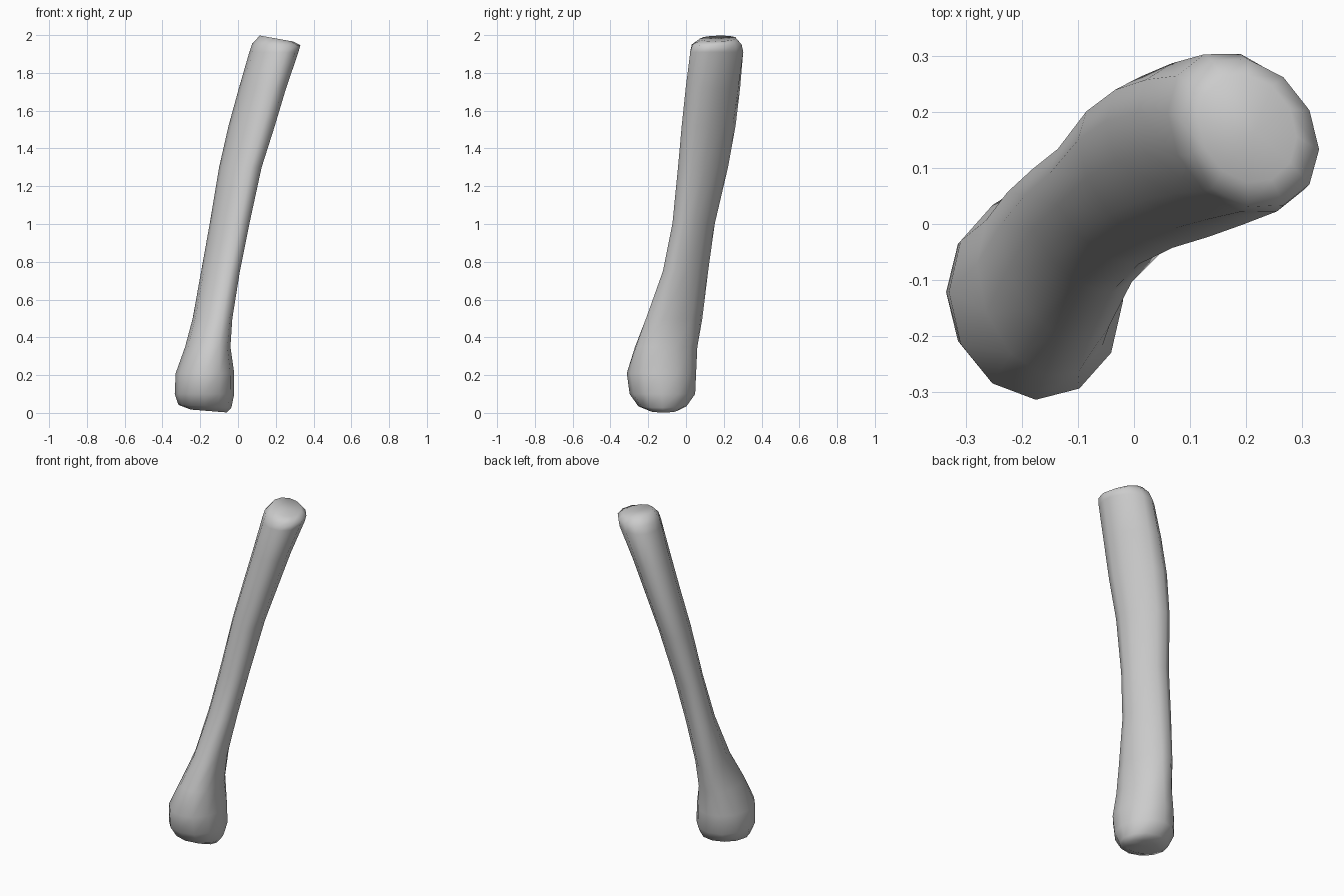
import bpy, bmesh, math

cube = bpy.data.objects.get("Cube")
if cube:
    bpy.data.objects.remove(cube, do_unlink=True)

SIDES = 12

# Single matte grey
grey = bpy.data.materials.new("bone_grey")
grey.use_nodes = True
colour = (0.6, 0.6, 0.6, 1)
grey.diffuse_color = colour
grey.node_tree.nodes["Principled BSDF"].inputs["Base Color"].default_value = colour

# Cross-sections: z, x min, x max, y min, y max, skew of the oval, tilt along x
SECTIONS = [
    (0.01, -.25, -.06, -.19, -.05, 0, -.08),
    (0.035, -.315, -.035, -.25, 0, 0, -.05),
    (0.10, -.335, -.02, -.295, .045, -.02, 0),
    (0.21, -.33, -.02, -.31, .05, -.05, 0),
    (0.35, -.28, -.04, -.27, .06, -.2, 0),
    (0.50, -.24, -.03, -.21, .085, -.38, 0),
    (0.75, -.195, .01, -.12, .115, -.45, 0),
    (1.00, -.15, .06, -.07, .15, -.45, 0),
    (1.30, -.10, .125, -.04, .22, -.45, 0),
    (1.52, -.05, .195, -.02, .26, -.45, 0),
    (1.72, .005, .255, 0, .285, -.38, 0),
    (1.91, .06, .32, .02, .305, -.25, 0),
    (1.95, .075, .33, .03, .295, -.22, -.03),
    (1.982, .115, .29, .075, .265, -.15, -.18),
]


def add_ring(bm, z, x0, x1, y0, y1, skew, tilt):
    """Skewed oval fitted to the given extents."""
    cx, cy = (x0 + x1) / 2, (y0 + y1) / 2
    hx, hy = (x1 - x0) / 2, (y1 - y0) / 2 * 1.02
    ring = []
    for i in range(SIDES):
        a = math.tau * i / SIDES
        c, s = math.cos(a), math.sin(a)
        y = hy * (skew * c + math.sqrt(1 - skew * skew) * s)
        ring.append(bm.verts.new((cx + hx * c, cy + y, z + tilt * hx * c)))
    return ring


def fan(bm, ring, centre):
    """Close an end around a slightly sunken centre."""
    tip = bm.verts.new(centre)
    for i in range(SIDES):
        bm.faces.new((ring[i], ring[(i + 1) % SIDES], tip))


# Shaft with both rounded ends
bm = bmesh.new()
rings = [add_ring(bm, *section) for section in SECTIONS]
for low, high in zip(rings, rings[1:]):
    for i in range(SIDES):
        j = (i + 1) % SIDES
        bm.faces.new((low[i], low[j], high[j], high[i]))
fan(bm, rings[0], (-.17, -.12, .022))
fan(bm, rings[-1], (.215, .165, 1.975))
bmesh.ops.recalc_face_normals(bm, faces=bm.faces)
for face in bm.faces:
    face.smooth = True

mesh = bpy.data.meshes.new("long_bone")
bm.to_mesh(mesh)
bm.free()
mesh.materials.append(grey)
bone = bpy.data.objects.new("long_bone", mesh)
bpy.context.collection.objects.link(bone)
